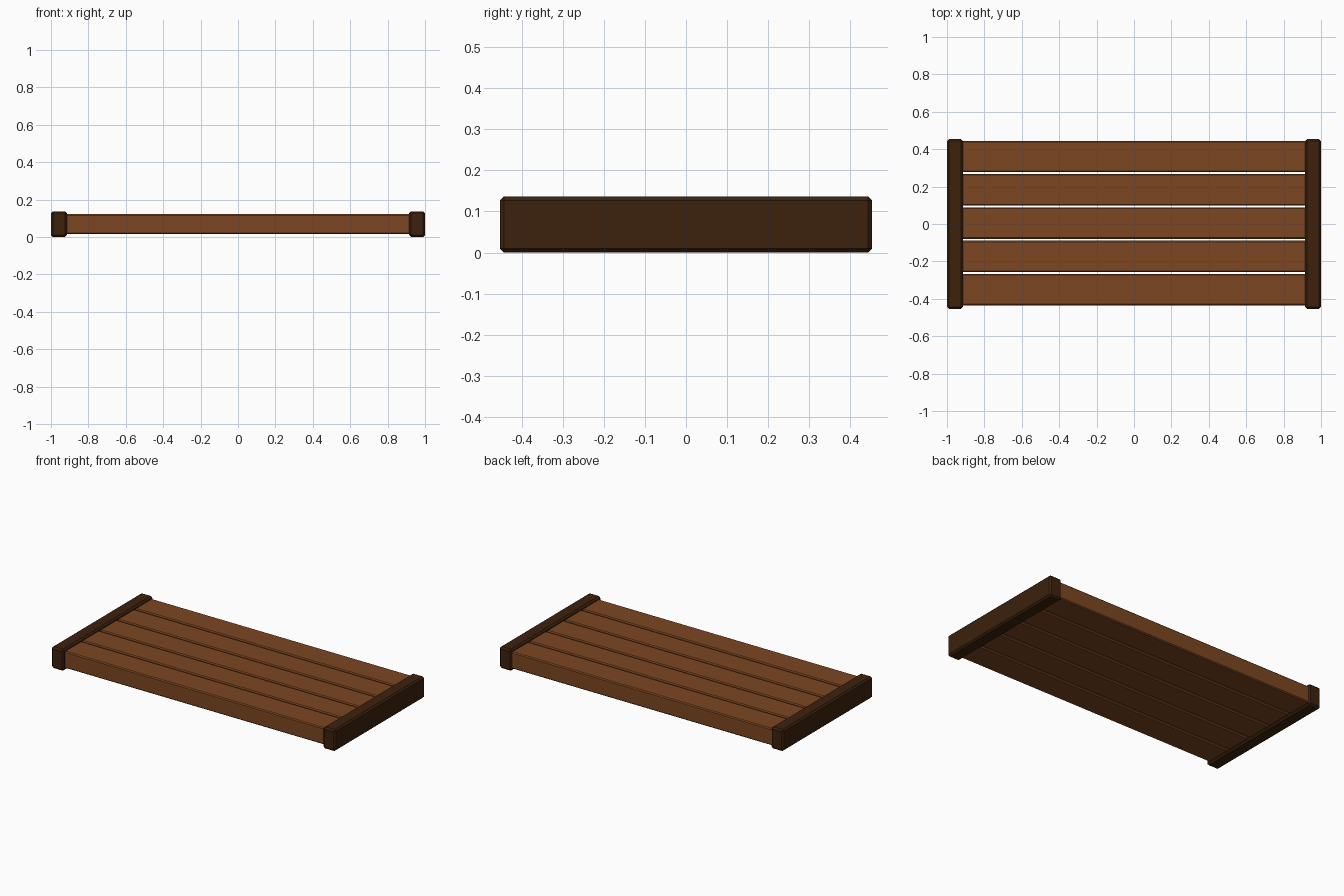
import bpy

if "Cube" in bpy.data.objects:
    bpy.data.objects.remove(bpy.data.objects["Cube"])


def material(name, rgb):
    m = bpy.data.materials.new(name)
    m.diffuse_color = (*rgb, 1)
    m.use_nodes = True
    m.node_tree.nodes["Principled BSDF"].inputs["Base Color"].default_value = m.diffuse_color
    return m


plank_wood = material("brown wood", (0.20, 0.062, 0.0155))
end_wood = material("dark wood", (0.045, 0.0155, 0.004))


def beam(name, center, size, bevel, mat):
    bpy.ops.mesh.primitive_cube_add(size=1, location=center)
    ob = bpy.context.object
    ob.name = name
    ob.scale = size
    bpy.ops.object.transform_apply(location=False, rotation=False, scale=True)
    mod = ob.modifiers.new("chamfer", 'BEVEL')
    mod.width = bevel
    mod.segments = 1
    ob.data.materials.append(mat)
    return ob


MID_Z = 0.0685

# five lengthwise planks with narrow open gaps
for i in range(5):
    beam(f"plank_{i + 1}", (0, 0.361 - 0.178 * i, MID_Z),
         (1.85, 0.168, 0.107), 0.006, plank_wood)

# thicker dark boards across both ends
for side, label in ((-1, "left"), (1, "right")):
    beam(f"{label}_end_board", (side * 0.9575, 0, MID_Z),
         (0.085, 0.907, 0.137), 0.01, end_wood)
